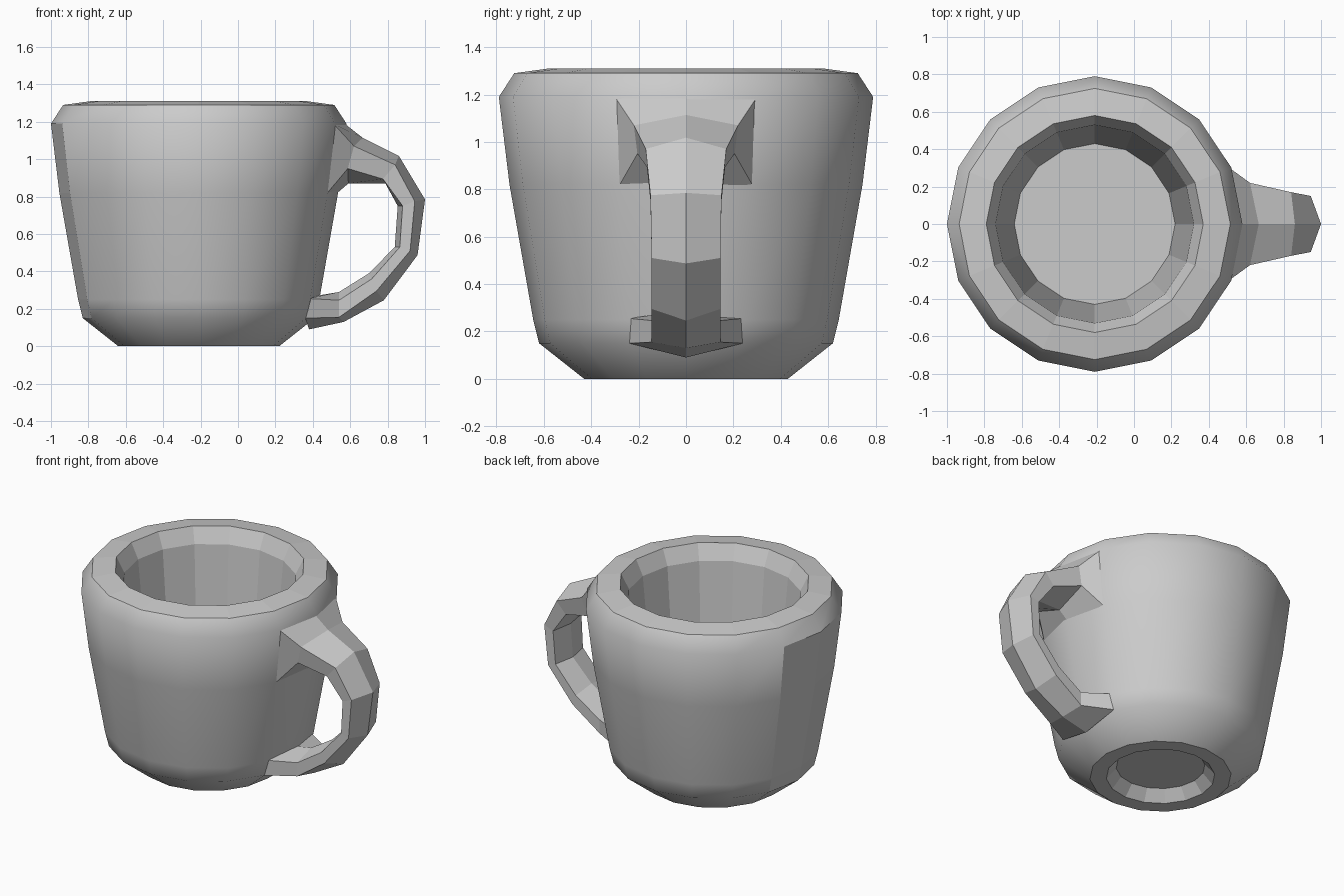
import bpy, bmesh, math

cube = bpy.data.objects.get("Cube")
if cube:
    bpy.data.objects.remove(cube, do_unlink=True)

SEGMENTS = 16
AXIS_X = -0.21

clay = bpy.data.materials.new("light_grey")
clay.use_nodes = True
GREY = (0.6, 0.6, 0.6, 1)
clay.diffuse_color = GREY
clay.node_tree.nodes["Principled BSDF"].inputs["Base Color"].default_value = GREY


def finish(name, bm):
    bmesh.ops.recalc_face_normals(bm, faces=bm.faces[:])
    mesh = bpy.data.meshes.new(name)
    bm.to_mesh(mesh)
    bm.free()
    mesh.materials.append(clay)
    obj = bpy.data.objects.new(name, mesh)
    bpy.context.collection.objects.link(obj)
    return obj


def loft(bm, rings):
    """Skin closed rings of points, cap both ends, return the rows of faces."""
    loops = [[bm.verts.new(p) for p in ring] for ring in rings]
    n = len(loops[0])
    rows = []
    for a, b in zip(loops, loops[1:]):
        rows.append([bm.faces.new((a[i], a[(i + 1) % n], b[(i + 1) % n], b[i]))
                     for i in range(n)])
    bm.faces.new(loops[0])
    bm.faces.new(loops[-1])
    return rows


def circle(radius, z):
    step = math.tau / SEGMENTS
    return [(AXIS_X + radius * math.cos(i * step), radius * math.sin(i * step), z)
            for i in range(SEGMENTS)]


# Cup: recessed foot, outer wall, rim, inner wall and floor as (radius, height)
profile = [(0.27, 0.07), (0.33, 0), (0.43, 0), (0.62, 0.15), (0.645, 0.25),
           (0.745, 0.82), (0.79, 1.19), (0.725, 1.29), (0.58, 1.31),
           (0.53, 1.21), (0.43, 0.17)]
OUTER_ROWS = range(2, 7)
WALL_ROWS = range(3, 6)
bm = bmesh.new()
rows = loft(bm, [circle(r, z) for r, z in profile])
for k in OUTER_ROWS:
    for i, face in enumerate(rows[k]):
        # the two columns opposite the handle stay faceted
        flat_panel = k in WALL_ROWS and i in (SEGMENTS // 2 - 1, SEGMENTS // 2)
        face.smooth = not flat_panel
finish("cup_body", bm)

# Handle: six-sided sections, each as outer ridge, outer edge, inner edge and
# inner ridge in (x, z), then the half widths of the outer and inner edges
sections = [
    ((0.57, 1.19), (0.51, 1.19), (0.47, 0.81), (0.52, 0.81), 0.30, 0.285),
    ((0.667, 1.114), (0.62, 1.07), (0.587, 0.95), (0.59, 0.87), 0.22, 0.205),
    ((0.86, 1.018), (0.84, 0.97), (0.775, 0.894), (0.79, 0.87), 0.17, 0.165),
    ((1.0, 0.785), (0.945, 0.775), (0.88, 0.75), (0.854, 0.75), 0.15, 0.15),
    ((0.96, 0.487), (0.92, 0.51), (0.865, 0.53), (0.838, 0.53), 0.145, 0.145),
    ((0.78, 0.246), (0.74, 0.295), (0.715, 0.36), (0.70, 0.39), 0.145, 0.145),
    ((0.565, 0.13), (0.54, 0.155), (0.54, 0.246), (0.54, 0.29), 0.145, 0.145),
    ((0.38, 0.09), (0.36, 0.15), (0.375, 0.255), (0.42, 0.27), 0.24, 0.24),
]
rings = []
for ridge, outer, inner, inner_ridge, wo, wi in sections:
    rings.append([(ridge[0], 0, ridge[1]),
                  (outer[0], wo, outer[1]), (inner[0], wi, inner[1]),
                  (inner_ridge[0], 0, inner_ridge[1]),
                  (inner[0], -wi, inner[1]), (outer[0], -wo, outer[1])])
bm = bmesh.new()
loft(bm, rings)
finish("handle", bm)
